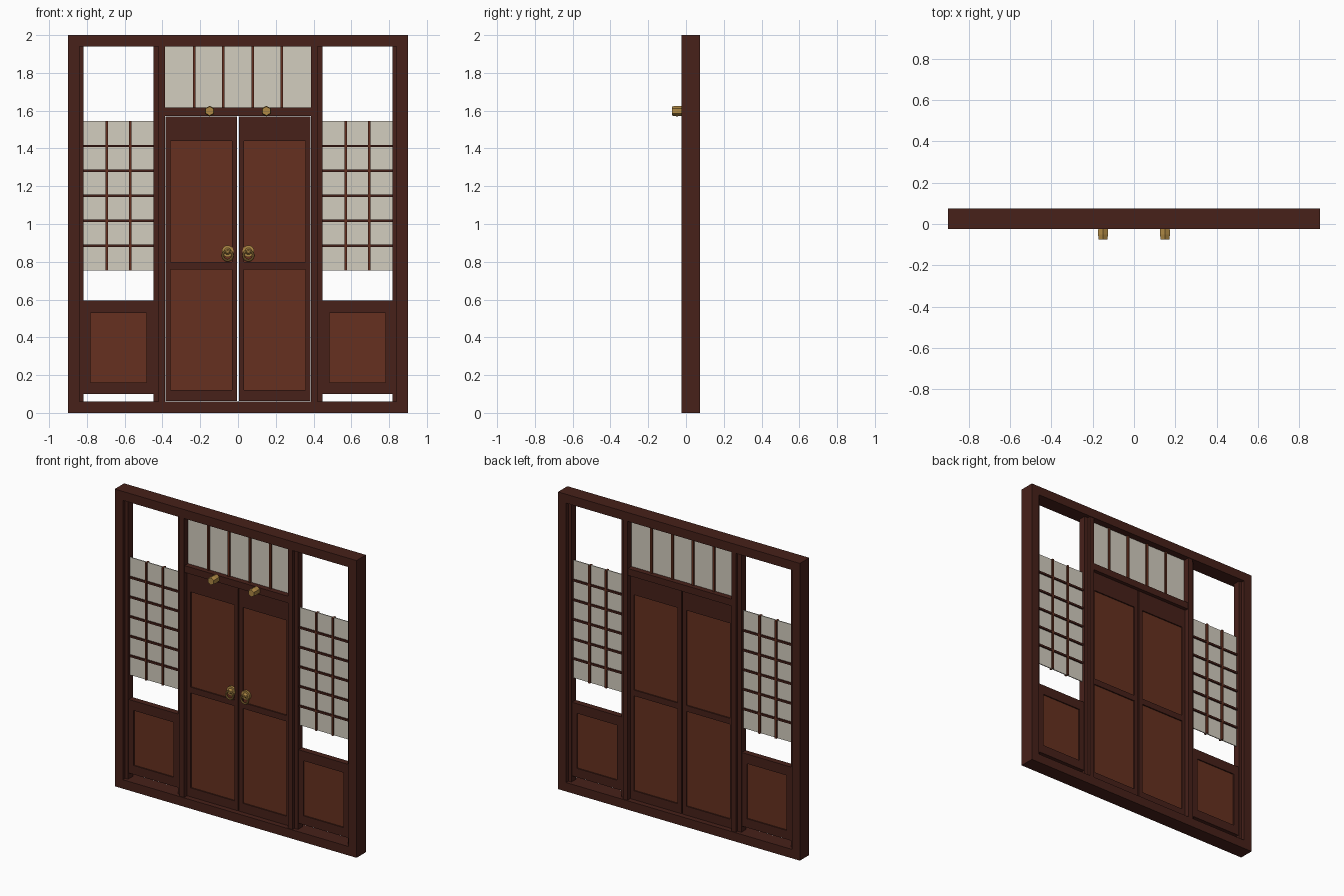
import bpy, bmesh, math
from mathutils import Matrix

if "Cube" in bpy.data.objects:
    bpy.data.objects.remove(bpy.data.objects["Cube"])

YC = 0.025  # middle plane of the screen wall


def material(name, rgb):
    m = bpy.data.materials.new(name)
    m.diffuse_color = (*rgb, 1)
    m.use_nodes = True
    m.node_tree.nodes["Principled BSDF"].inputs["Base Color"].default_value = m.diffuse_color
    return m


DARK = material("dark_wood", (0.063, 0.015, 0.010))
WOOD = material("panel_wood", (0.133, 0.030, 0.014))
PAPER = material("paper", (0.65, 0.61, 0.52))
BRASS = material("brass", (0.43, 0.25, 0.06))


def finish(name, bm, mat):
    bmesh.ops.recalc_face_normals(bm, faces=bm.faces)
    me = bpy.data.meshes.new(name)
    bm.to_mesh(me)
    bm.free()
    me.materials.append(mat)
    ob = bpy.data.objects.new(name, me)
    bpy.context.collection.objects.link(ob)
    return ob


def box(name, x0, x1, z0, z1, depth, mat):
    """Box centred on the wall plane, with the given total depth."""
    bm = bmesh.new()
    bmesh.ops.create_cube(bm, size=1)
    for v in bm.verts:
        v.co = (x1 if v.co.x > 0 else x0,
                YC + v.co.y * depth,
                z1 if v.co.z > 0 else z0)
    return finish(name, bm, mat)


def frame(name, outer, inner, depth, mat):
    """Rectangular ring; outer and inner are (x0, x1, z0, z1)."""
    bm = bmesh.new()
    loops = []
    for y in (YC - depth / 2, YC + depth / 2):
        for x0, x1, z0, z1 in (outer, inner):
            loops.append([bm.verts.new((x, y, z)) for x, z in
                          ((x0, z0), (x1, z0), (x1, z1), (x0, z1))])
    fo, fi, bo, bi = loops
    for a, b in ((fo, fi), (bo, bi), (fo, bo), (fi, bi)):
        for i in range(4):
            j = (i + 1) % 4
            bm.faces.new((a[i], a[j], b[j], b[i]))
    return finish(name, bm, mat)


def disc(name, x, z, y0, y1, r0, r1, sides, mat):
    """Cone section running along y from y0 (radius r0) to y1 (radius r1)."""
    bm = bmesh.new()
    bmesh.ops.create_cone(bm, cap_ends=True, segments=sides, radius1=r0,
                          radius2=r1, depth=abs(y1 - y0))
    bm.transform(Matrix.Translation((x, (y0 + y1) / 2, z))
                 @ Matrix.Rotation(math.pi / 2, 4, 'X'))
    return finish(name, bm, mat)


def ring(name, x, y, z, major, minor, mat):
    bpy.ops.mesh.primitive_torus_add(
        location=(x, y, z), rotation=(math.pi / 2, 0, 0), major_segments=20,
        minor_segments=8, major_radius=major, minor_radius=minor)
    ob = bpy.context.object
    ob.name = name
    ob.data.materials.append(mat)
    bpy.ops.object.shade_smooth_by_angle()


def span(s, a, b):
    """Mirror an x interval to side s."""
    return sorted((s * a, s * b))


# Outer frame
frame("outer_frame", (-0.9, 0.9, 0, 2), (-0.84, 0.84, 0.06, 1.94), 0.10, DARK)

# Transom window over the doors
box("transom_rail", -0.387, 0.387, 1.572, 1.618, 0.08, DARK)
box("transom_paper", -0.387, 0.387, 1.618, 1.94, 0.006, PAPER)
for x in (-0.232, -0.077, 0.077, 0.232):
    box("transom_bar", x - 0.0065, x + 0.0065, 1.618, 1.94, 0.03, WOOD)

for s, side in ((-1, "left"), (1, "right")):
    # Posts and their recessed jamb strips
    box(side + "_post", *span(s, 0.387, 0.42), 0.06, 1.94, 0.09, DARK)
    box(side + "_post_strip", *span(s, 0.42, 0.447), 0.06, 1.94, 0.05, DARK)
    box(side + "_jamb_strip", *span(s, 0.818, 0.84), 0.06, 1.94, 0.05, DARK)

    # Papered lattice
    box(side + "_lattice_paper", *span(s, 0.447, 0.818), 0.753, 1.545, 0.006, PAPER)
    for x in (0.571, 0.694):
        box(side + "_lattice_upright", *span(s, x - 0.0065, x + 0.0065),
            0.753, 1.545, 0.03, WOOD)
    for i in range(1, 6):
        z = 0.753 + i * 0.132
        box(side + "_lattice_crossbar", *span(s, 0.447, 0.818),
            z - 0.0065, z + 0.0065, 0.026, DARK)

    # Lower side panel
    frame(side + "_skirt_frame", (*span(s, 0.447, 0.818), 0.10, 0.595),
          (*span(s, 0.484, 0.781), 0.16, 0.53), 0.04, DARK)
    box(side + "_skirt_panel", *span(s, 0.484, 0.781), 0.16, 0.53, 0.024, WOOD)

    # Door leaf
    frame(side + "_door_frame", (*span(s, 0.004, 0.383), 0.062, 1.57),
          (*span(s, 0.032, 0.358), 0.122, 1.44), 0.036, DARK)
    box(side + "_door_midrail", *span(s, 0.032, 0.358), 0.76, 0.80, 0.036, DARK)
    box(side + "_door_lower_panel", *span(s, 0.032, 0.358), 0.122, 0.76, 0.02, WOOD)
    box(side + "_door_upper_panel", *span(s, 0.032, 0.358), 0.80, 1.44, 0.02, WOOD)

    # Ring pull
    hx = s * 0.055
    disc(side + "_pull_plate", hx, 0.856, 0.016, 0.001, 0.031, 0.031, 20, BRASS)
    disc(side + "_pull_boss", hx, 0.856, 0.001, -0.014, 0.018, 0.010, 16, BRASS)
    ring(side + "_pull_ring", hx, -0.010, 0.833, 0.026, 0.006, BRASS)

    # Hexagonal lintel stud
    disc(side + "_stud", s * 0.15, 1.598, -0.014, -0.05, 0.026, 0.028, 6, BRASS)
    disc(side + "_stud_cap", s * 0.15, 1.598, -0.05, -0.075, 0.028, 0.024, 6, BRASS)
